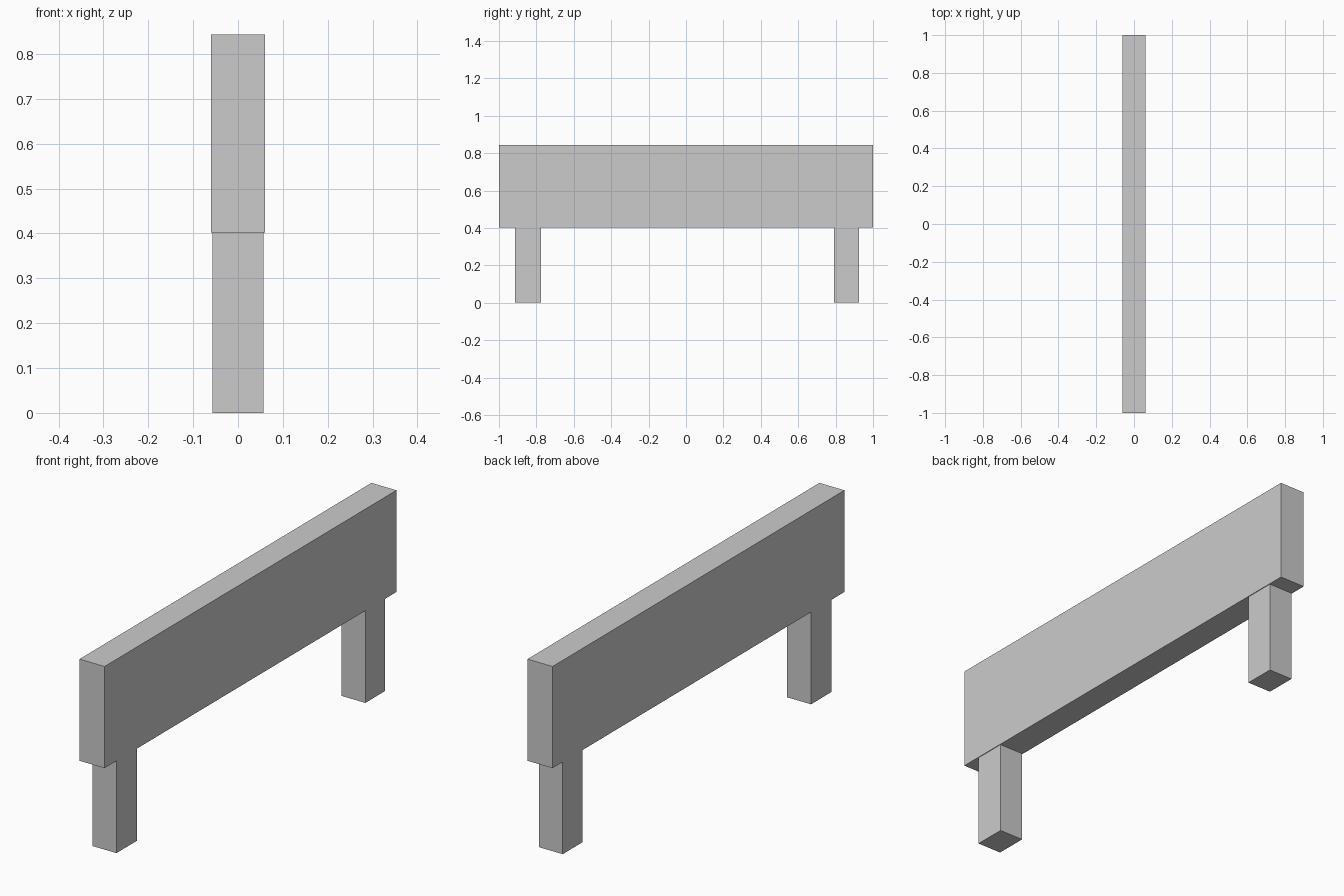
import bpy

if "Cube" in bpy.data.objects:
    bpy.data.objects.remove(bpy.data.objects["Cube"])


def box(name, x, y, z):
    """Add a box spanning the given (min, max) ranges."""
    spans = (x, y, z)
    bpy.ops.mesh.primitive_cube_add(size=1, location=[(a + b) / 2 for a, b in spans])
    obj = bpy.context.object
    obj.name = name
    obj.scale = [b - a for a, b in spans]
    bpy.ops.object.transform_apply(location=False, rotation=False, scale=True)
    return obj


BOARD_BOTTOM = 0.402

# Long upright board
box("board", (-0.06, 0.06), (-1, 1), (BOARD_BOTTOM, 0.843))

# Two square legs, slightly thinner than the board
for name, y in (("front_leg", (-0.914, -0.775)), ("back_leg", (0.791, 0.926))):
    box(name, (-0.057, 0.057), y, (0, BOARD_BOTTOM))
